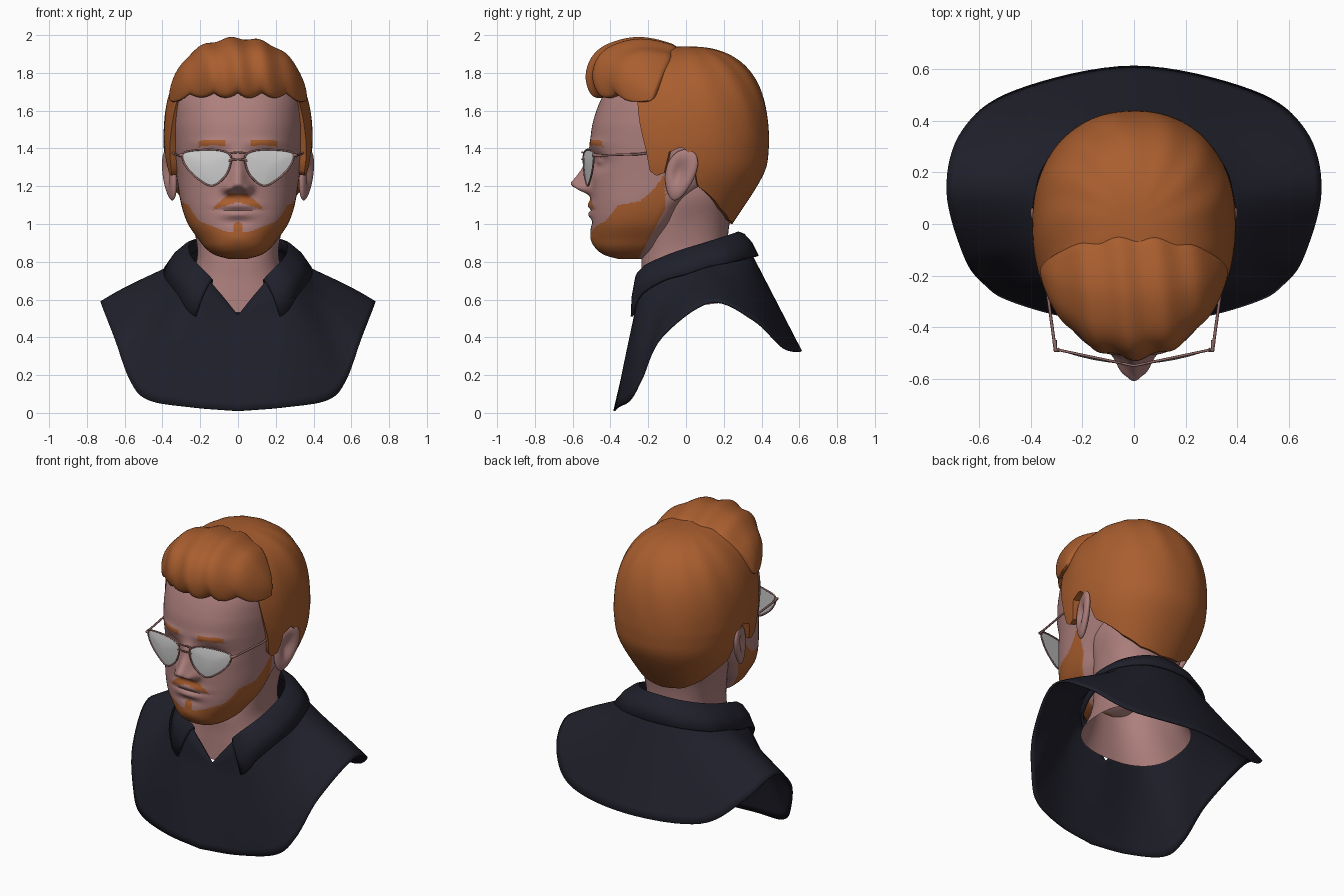
import bpy, bmesh, math
from mathutils import Vector

if "Cube" in bpy.data.objects:
    bpy.data.objects.remove(bpy.data.objects["Cube"])


def material(name, red, green, blue):
    mat = bpy.data.materials.new(name)
    mat.use_nodes = True
    mat.diffuse_color = (red, green, blue, 1)
    shader = next(n for n in mat.node_tree.nodes if n.type == 'BSDF_PRINCIPLED')
    shader.inputs["Base Color"].default_value = (red, green, blue, 1)
    shader.inputs["Roughness"].default_value = 0.7
    return mat


skin = material("skin", 0.42, 0.215, 0.205)
ginger = material("ginger hair", 0.40, 0.112, 0.028)
cloth = material("navy cloth", 0.014, 0.014, 0.024)
mirror = material("silver lens", 0.62, 0.62, 0.62)
metal = material("copper frame", 0.30, 0.15, 0.14)


def sample(keys, u, smooth=True):
    """Interpolate rows of (position, values...) at position u."""
    u = min(max(u, keys[0][0]), keys[-1][0])
    i = 0
    while i < len(keys) - 2 and u > keys[i + 1][0]:
        i += 1
    a, b = keys[i], keys[i + 1]
    span = b[0] - a[0]
    t = (u - a[0]) / span
    if not smooth:
        return [p + (q - p) * t for p, q in zip(a[1:], b[1:])]
    before, after = keys[max(i - 1, 0)], keys[min(i + 2, len(keys) - 1)]
    result = []
    for j in range(1, len(a)):
        m0 = (b[j] - before[j]) / (b[0] - before[0]) * span
        m1 = (after[j] - a[j]) / (after[0] - a[0]) * span
        result.append((2*t**3 - 3*t*t + 1) * a[j] + (t**3 - 2*t*t + t) * m0
                      + (3*t*t - 2*t**3) * b[j] + (t**3 - t*t) * m1)
    return result


def section(keys, z, angle, roundness=.83):
    """Point on a rounded slice: width, front, back, widest y; angle 0 is front."""
    width, front, back, middle = sample(keys, z)
    s, c = math.sin(angle), math.cos(angle)
    reach = (front if c > 0 else back) - middle
    return Vector((width * math.copysign(abs(s) ** roundness, s), middle + reach * abs(c) ** roundness, z))


def loft(name, rows, mats, wrap=True, caps=False, paint=None, thickness=0):
    bm = bmesh.new()
    grid = [[bm.verts.new(p) for p in row] for row in rows]
    count = len(rows[0])
    for low, high in zip(grid, grid[1:]):
        for i in range(count if wrap else count - 1):
            j = (i + 1) % count
            bm.faces.new((low[i], low[j], high[j], high[i]))
    if caps:
        bm.faces.new(grid[0][::-1])
        bm.faces.new(grid[-1])
    if paint:
        for face in bm.faces:
            face.material_index = paint(face.calc_center_median())
    bmesh.ops.recalc_face_normals(bm, faces=bm.faces)
    mesh = bpy.data.meshes.new(name)
    bm.to_mesh(mesh)
    bm.free()
    for mat in mats:
        mesh.materials.append(mat)
    obj = bpy.data.objects.new(name, mesh)
    bpy.context.collection.objects.link(obj)
    if thickness:
        solid = obj.modifiers.new("thickness", 'SOLIDIFY')
        solid.thickness, solid.offset = thickness, 0


def tube(name, points, radius, mat, closed=False):
    data = bpy.data.curves.new(name, 'CURVE')
    data.dimensions, data.bevel_depth, data.bevel_resolution = '3D', radius, 2
    data.use_fill_caps = True
    spline = data.splines.new('POLY')
    spline.points.add(len(points) - 1)
    for point, place in zip(spline.points, points):
        point.co = (*place, 1)
    spline.use_cyclic_u = closed
    data.materials.append(mat)
    bpy.context.collection.objects.link(bpy.data.objects.new(name, data))


def ring(count):
    return [math.tau * i / count for i in range(count)]


# Head: stacked slices with sculpted facial bumps, painted beard and brows
HEAD = [(.815, .05, -.36, -.22, -.29), (.835, .12, -.43, -.18, -.27), (.87, .17, -.475, -.14, -.25),
        (.92, .21, -.495, -.12, -.22), (1, .265, -.505, -.05, -.19), (1.1, .3, -.505, .02, -.14),
        (1.25, .325, -.505, .25, -.05), (1.45, .35, -.505, .4, 0), (1.55, .355, -.49, .4, 0),
        (1.68, .345, -.44, .38, 0), (1.8, .28, -.36, .3, 0), (1.88, .15, -.2, .18, 0), (1.9, .02, -.03, .03, 0)]
BUMPS = [(0, 1.205, .055, .035, .085), (0, 1.25, .045, .04, .045), (0, 1.31, .04, .07, .035),
         (.05, 1.185, .028, .025, .04), (.14, 1.33, .08, .045, -.04), (.14, 1.33, .045, .022, .02),
         (.13, 1.43, .1, .025, .01), (0, 1.1, .1, .022, .015), (0, 1.05, .08, .018, .012),
         (0, 1.074, .1, .007, -.008), (0, 1.01, .08, .02, -.01), (0, .92, .08, .04, .01)]
BEARD_TOP = [(-.5, .96), (-.475, .99), (-.42, 1.02), (-.36, 1.1), (-.245, 1.12), (-.165, 1.19), (-.11, 1.27)]


def face_point(z, angle):
    p = section(HEAD, z, angle)
    if math.cos(angle) > 0:
        for x, height, sx, sz, amount in BUMPS:
            p.y -= amount * math.exp(-((abs(p.x) - x) / sx) ** 2 - ((z - height) / sz) ** 2)
    return p


def facial_hair(p):
    x, y, z = abs(p.x), p.y, p.z
    top = sample(BEARD_TOP, y, False)[0]
    if x < .025 and y < -.4:
        top = 1.02 - x
    beard = z < top and y < -.11 - .54 * max(0, 1.08 - z)
    moustache = y < -.4 and x < .13 and 1.118 - .33 * x < z < min(1.16, 1.205 - .9 * x)
    brow = y < -.3 and .07 < x < .21 and abs(z - 1.432 + 1.5 * (x - .13) ** 2) < .016
    return int(beard or moustache or brow)


levels = [.815 + 1.085 * i / 160 for i in range(161)]
loft("head", [[face_point(z, a) for a in ring(320)] for z in levels],
     [skin, ginger], caps=True, paint=facial_hair)

# Neck, flaring under the shirt and tilted up toward the back
NECK = [(.56, .325, -.245, .3, 0), (.65, .275, -.24, .26, 0), (.75, .235, -.235, .235, 0), (.85, .215, -.235, .22, 0),
        (1, .24, -.2, .235, 0), (1.15, .285, -.12, .28, 0), (1.3, .28, -.05, .3, 0)]
neck = [[section(NECK, .56 + .74 * i / 24, a) for a in ring(64)] for i in range(25)]
loft("neck", [[Vector((p.x, p.y, p.z + .12 * p.y)) for p in row] for row in neck], [skin])

# Swept hair cap, with a hairline that drops to sideburns and the nape
HAIR = [(1, .255, -.49, .245, 0), (1.19, .345, -.49, .37, 0), (1.3, .38, -.49, .425, 0), (1.42, .395, -.49, .44, 0)]
HAIRLINE = [(0, 1.7), (45, 1.7), (58, 1.66), (62, 1.52), (66, 1.4), (69, 1.28), (73, 1.255), (78, 1.27),
            (81, 1.38), (88, 1.41), (93, 1.36), (98, 1.2), (126, 1.08), (150, 1.02), (180, 1)]
TOP, WIDEST = 1.94, 1.42


def hair_point(angle, step):
    degrees = abs((math.degrees(angle) + 180) % 360 - 180)
    edge = sample(HAIRLINE, degrees, False)[0]
    z = TOP - (TOP - edge) * (1 - math.cos(step * math.pi / 2))
    p = section(HAIR, z, angle, .92)
    rise = max(0, (z - WIDEST) / (TOP - WIDEST))
    swell = max(0, 1 - rise ** 2.5) ** .4
    swell *= 1 + .012 * rise * math.sin(13 * angle + 9 * z)
    return Vector((p.x * swell, p.y * swell, z))


cap = [[hair_point(a, i / 48) for a in ring(240)] for i in range(1, 49)]
cap.append([Vector((p.x * .9, p.y * .9, p.z + .005)) for p in cap[-1]])
crown = [[Vector((p.x * .02, p.y * .02, TOP)) for p in cap[0]]]
loft("hair_cap", crown + cap, [ginger])

# Quiff: a rolled profile shrinking toward both temples, ridged into locks
ROLL = [(-.42, 1.69), (-.5, 1.7), (-.53, 1.78), (-.5, 1.88), (-.42, 1.95), (-.27, 1.99), (-.12, 1.97),
        (-.04, 1.92), (-.08, 1.76), (-.28, 1.69)]
loop = [(i - 2, *ROLL[(i - 2) % len(ROLL)]) for i in range(len(ROLL) + 5)]
quiff = []
for i in range(121):
    side = math.sin(math.radians(-86 + 172 * i / 120))
    shrink = math.sqrt(1 - side * side)
    row = []
    for j, turn in enumerate(ring(60)):
        y, z = sample(loop, len(ROLL) * j / 60)
        lock = .975 + .03 * math.sin(15 * side + turn)
        scallop = .025 * abs(math.sin(9 * side)) * min(1, max(0, (1.8 - z) / .1))
        row.append(Vector((.365 * side, -.18 + (y + .18) * shrink ** 1.3 * lock,
                           1.74 + (z - 1.74) * shrink * lock - scallop - .07 * side ** 4)))
    quiff.append(row)
loft("quiff", quiff, [ginger], caps=True)

# Ears: tapered, leaning ovals with a hollow on the outer face
for name, sign in (("left_ear", 1), ("right_ear", -1)):
    rows = []
    for i in range(1, 32):
        polar = math.pi * i / 32
        row = []
        for a in ring(40):
            x, y, z = math.sin(polar) * math.cos(a), math.sin(polar) * math.sin(a), math.cos(polar)
            hollow = .035 * math.exp(-((y + .1) / .45) ** 2 - ((z - .1) / .5) ** 2) if x > 0 else 0
            y *= .08 * (1 + .25 * z)
            row.append(Vector((sign * (.362 + .03 * x - hollow + .3 * y + .014 * z),
                               -.03 + y + .03 * z, 1.26 + .135 * z)))
        rows.append(row)
    loft(name, rows, [skin], caps=True)

# Shirt and folded collar: neck edge, fold edge and hem share the same stations
NECK_EDGE = [(0, -.265, .53), (.14, -.258, .7), (.21, -.23, .77), (.255, -.13, .82), (.27, -.02, .86),
             (.265, .08, .89), (.22, .18, .92), (.12, .26, .945), (0, .285, .955)]
FOLD_EDGE = [(0, -.28, .5), (.22, -.283, .51), (.31, -.24, .62), (.37, -.12, .7), (.385, 0, .735),
             (.375, .12, .775), (.33, .24, .8), (.19, .345, .825), (0, .375, .83)]
HEM = [(0, -.38, .01), (.25, -.36, .03), (.48, -.295, .07), (.575, -.235, .18), (.655, -.13, .4),
       (.725, .13, .585), (.665, .36, .49), (.46, .515, .345), (0, .61, .325)]


def station(edge, u):
    x, y, z = edge[-2]
    return Vector(sample([(i, *p) for i, p in enumerate(edge + [(-x, y, z)])], u))


def blend(u, amount, spread, lift):
    p = station(NECK_EDGE, u).lerp(station(FOLD_EDGE, u), amount)
    return Vector((p.x * spread, p.y * spread, p.z + lift))


def mirrored(points, closed):
    other = [Vector((-p.x, p.y, p.z)) for p in points[-2::-1]]
    return points + (other[:-1] if closed else other)


steps = [i / 8 for i in range(65)]
shirt = [mirrored([blend(u, t, s, -.015) for u in steps], True) for t, s in ((0, .98), (.45, .97), (.85, .96))]
for k in range(1, 13):
    t = k / 12
    row = []
    for u in steps:
        p = blend(u, .85, .96, -.015).lerp(station(HEM, u), t)
        bulge = 1 + .035 * math.sin(math.pi * t) * math.sin(math.pi * u / 8)
        row.append(Vector((p.x * bulge, p.y * bulge, p.z)))
    shirt.append(mirrored(row, True))
loft("shirt", shirt, [cloth], thickness=.01)
collar_steps = [1 + 7 * i / 56 for i in range(57)]
loft("collar", [mirrored([blend(u, t, s, lift) for u in collar_steps], False)
                for t, s, lift in ((.1, .95, -.05), (0, .98, 0), (.12, 1.03, .003), (.5, 1.04, .008), (1, 1.01, 0))],
     [cloth], wrap=False, thickness=.014)

# Glasses: teardrop lenses, rims, arms and a double bridge
LENS = [(.296, 1.365), (.25, 1.388), (.12, 1.393), (.045, 1.37), (.04, 1.317), (.07, 1.25),
        (.137, 1.202), (.21, 1.238), (.272, 1.3)]
outline = [(i - 2, *LENS[(i - 2) % len(LENS)]) for i in range(len(LENS) + 5)]


def lens_point(x, z, sign, bulge=0):
    return Vector((sign * x, -.55 + .21 * x - bulge, z))


for name, sign in (("left", 1), ("right", -1)):
    edge = [sample(outline, len(LENS) * i / 54) for i in range(54)]
    rows = [[lens_point(.165 + (x - .165) * r, 1.31 + (z - 1.31) * r, sign, .01 * (1 - r * r))
             for x, z in edge] for r in (.1, .4, .7, 1)]
    loft(name + "_lens", rows, [mirror], caps=True)
    tube(name + "_rim", [lens_point(x, z, sign) for x, z in edge], .005, metal, True)
    tube(name + "_hinge", [(sign * .29, -.488, 1.362), (sign * .305, -.49, 1.365), (sign * .308, -.45, 1.362)],
         .009, metal)
    tube(name + "_arm", [(sign * .305, -.49, 1.362), (sign * .338, -.25, 1.37), (sign * .35, -.14, 1.385)],
         .006, metal)
for name, z in (("upper_bridge", 1.372), ("lower_bridge", 1.335)):
    tube(name, [(x * .05, -.55 + .01 * abs(x), z + .008 * (1 - x * x)) for x in (-1, -.5, 0, .5, 1)], .005, metal)

# Soft shading with crisp folds
bpy.ops.object.select_all(action='DESELECT')
for obj in bpy.context.collection.objects:
    if obj.type == 'MESH':
        obj.select_set(True)
        bpy.context.view_layer.objects.active = obj
bpy.ops.object.shade_smooth_by_angle(angle=math.radians(45))
